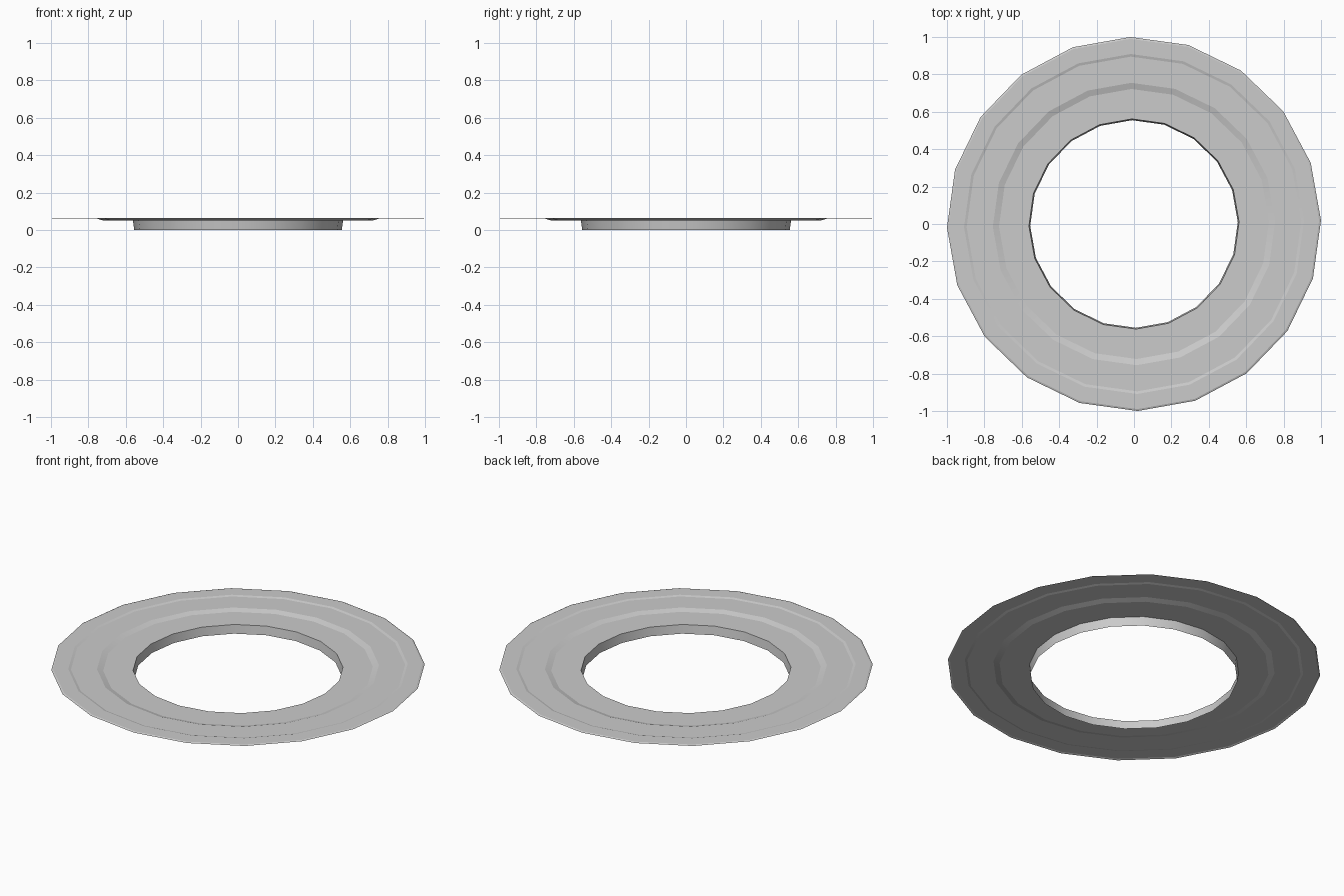
import bpy
import bmesh
from math import cos, sin, radians, tau

cube = bpy.data.objects.get("Cube")
if cube:
    bpy.data.objects.remove(cube, do_unlink=True)

SIDES = 20
TURN = radians(1.1)

# Single plain colour
grey = bpy.data.materials.new("light_grey")
grey.use_nodes = True
colour = (0.6, 0.6, 0.6, 1)
grey.diffuse_color = colour
grey.node_tree.nodes["Principled BSDF"].inputs["Base Color"].default_value = colour


def revolve(name, profile):
    """Spin a (radius, height) profile into a thin faceted sheet."""
    bm = bmesh.new()
    rings = []
    for r, z in profile:
        rings.append([bm.verts.new((r * cos(TURN + tau * i / SIDES),
                                    r * sin(TURN + tau * i / SIDES), z))
                      for i in range(SIDES)])
    for inner, outer in zip(rings, rings[1:]):
        for i in range(SIDES):
            j = (i + 1) % SIDES
            face = bm.faces.new((inner[i], outer[i], outer[j], inner[j]))
            face.smooth = True
    # Keep the creases around each ring crisp
    for ring in rings:
        for i in range(SIDES):
            bm.edges.get((ring[i - 1], ring[i])).smooth = False
    mesh = bpy.data.meshes.new(name)
    bm.to_mesh(mesh)
    bm.free()
    mesh.materials.append(grey)
    obj = bpy.data.objects.new(name, mesh)
    bpy.context.collection.objects.link(obj)
    return obj


# Collar, recessed ledge, step, wide flange, shallow step and rolled rim
revolve("flanged_ring", [
    (0.555, 0.0),
    (0.562, 0.051),
    (0.722, 0.051),
    (0.755, 0.061),
    (0.895, 0.061),
    (0.909, 0.065),
    (0.99, 0.065),
    (1.0, 0.061),
])
